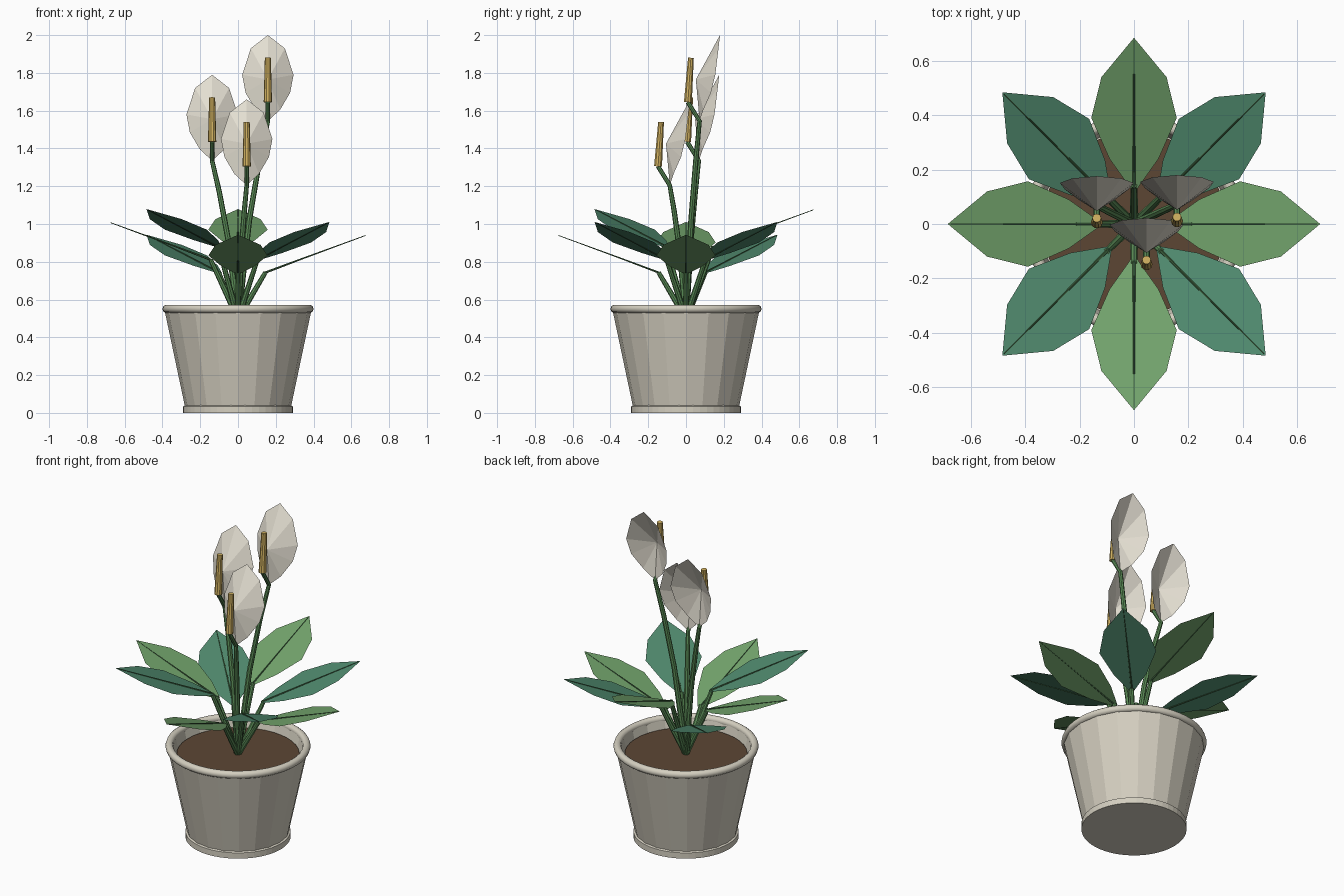
import bpy, bmesh, math
from mathutils import Vector, Matrix

cube = bpy.data.objects.get("Cube")
if cube:
    bpy.data.objects.remove(cube, do_unlink=True)


def material(name, r, g, b):
    lin = [((c / 255 + 0.055) / 1.055) ** 2.4 for c in (r, g, b)] + [1]
    m = bpy.data.materials.new(name)
    m.use_nodes = True
    m.diffuse_color = lin
    m.node_tree.nodes["Principled BSDF"].inputs["Base Color"].default_value = lin
    return m


CLAY = material("pale_clay", 212, 207, 192)
SOIL = material("brown_soil", 92, 70, 52)
LIGHT = material("light_green", 114, 163, 108)
TEAL = material("blue_green", 80, 138, 110)
STEM = material("stem_green", 92, 142, 88)
RIB = material("dark_rib_green", 62, 98, 62)
CREAM = material("cream_white", 228, 223, 210)
GOLD = material("golden_yellow", 212, 180, 98)


def finish(bm, name, mat, smooth=False):
    bmesh.ops.recalc_face_normals(bm, faces=bm.faces[:])
    me = bpy.data.meshes.new(name)
    bm.to_mesh(me)
    bm.free()
    me.materials.append(mat)
    ob = bpy.data.objects.new(name, me)
    bpy.context.scene.collection.objects.link(ob)
    for p in me.polygons:
        p.use_smooth = smooth
    return ob


def lathe(name, profile, sides, mat, smooth=False, closed=False):
    """Revolve (radius, height) points about z, capping non-closed ends."""
    bm = bmesh.new()
    rings = [[bm.verts.new((r * math.cos(k * math.tau / sides),
                            r * math.sin(k * math.tau / sides), z))
              for k in range(sides)] for r, z in profile]
    pairs = list(zip(rings, rings[1:]))
    if closed:
        pairs.append((rings[-1], rings[0]))
    for a, b in pairs:
        for k in range(sides):
            n = (k + 1) % sides
            bm.faces.new((a[k], a[n], b[n], b[k]))
    if not closed:
        bm.faces.new(rings[0])
        bm.faces.new(rings[-1])
    return finish(bm, name, mat, smooth)


def tube(name, points, radii, mat, sides=8):
    """Tapered tube through a few points."""
    pts = [Vector(p) for p in points]
    bm = bmesh.new()
    rings = []
    for i, p in enumerate(pts):
        d = pts[min(i + 1, len(pts) - 1)] - pts[max(i - 1, 0)]
        turn = Vector((0, 0, 1)).rotation_difference(d.normalized())
        rings.append([bm.verts.new(p + turn @ Vector(
            (radii[i] * math.cos(k * math.tau / sides),
             radii[i] * math.sin(k * math.tau / sides), 0))) for k in range(sides)])
    for a, b in zip(rings, rings[1:]):
        for k in range(sides):
            n = (k + 1) % sides
            bm.faces.new((a[k], a[n], b[n], b[k]))
    bm.faces.new(rings[0])
    bm.faces.new(rings[-1])
    return finish(bm, name, mat)


# Pot: foot ring, faceted body, rounded rim and soil
lathe("pot_foot", [(0.29, 0), (0.29, 0.035), (0.27, 0.045)], 48, CLAY)
lathe("pot_body", [(0.278, 0.02), (0.388, 0.54), (0.36, 0.55), (0.345, 0.49)], 20, CLAY)
rim = [(0.378 + 0.022 * math.cos(a * math.tau / 10), 0.551 + 0.022 * math.sin(a * math.tau / 10))
       for a in range(10)]
lathe("pot_rim", rim, 48, CLAY, smooth=True, closed=True)
lathe("soil", [(0.338, 0.48), (0.338, 0.505)], 40, SOIL)

# Leaves: eight flat blades on stalks, in three repeating heights
OUTLINE = [(0.13, 0.012), (0.24, 0.09), (0.39, 0.157), (0.54, 0.12)]
TIP, SLOPE = 0.685, 0.37
for i in range(8):
    tip_z = 0.943 + 0.068 * (i % 3)
    spin = Matrix.Rotation(i * math.pi / 4, 3, 'Z')

    def at(r, w=0, lift=0):
        return spin @ Vector((r, w, tip_z - (TIP - r) * SLOPE + lift))

    bm = bmesh.new()
    edge = [at(r, w) for r, w in OUTLINE] + [at(TIP)] + [at(r, -w) for r, w in OUTLINE[::-1]]
    bm.faces.new([bm.verts.new(p) for p in edge])
    blade = finish(bm, f"leaf_{i + 1}", TEAL if i % 2 else LIGHT)
    # Keep the blade's front side upward
    if blade.data.polygons[0].normal.z < 0:
        blade.data.flip_normals()
    tube(f"leaf_rib_{i + 1}", [at(0.14), at(0.35, 0, 0.001), at(TIP - 0.01)],
         [0.006, 0.004, 0.002], RIB, 6)
    tube(f"leaf_stalk_{i + 1}", [(0, 0, 0.5), at(0.145)], [0.017, 0.012], STEM)

# Flowers: curved stem, pointed bract around a raised centre, and a spike
HALF_RIM = [(0.065, 0.02, 0.06), (0.118, 0.06, 0.15), (0.136, 0.083, 0.245), (0.09, 0.1, 0.385)]
for i, base in enumerate([(0.158, 0.072, 1.545), (0.046, -0.086, 1.205), (-0.137, 0.068, 1.335)]):
    b = Vector(base)
    bm = bmesh.new()
    right = [b + Vector(p) for p in HALF_RIM]
    left = [b + Vector((-x, y, z)) for x, y, z in HALF_RIM[::-1]]
    loop = [bm.verts.new(p) for p in [b] + right + [b + Vector((0, 0.108, 0.455))] + left]
    centre = bm.verts.new(b + Vector((0, -0.02, 0.22)))
    for k, v in enumerate(loop):
        bm.faces.new((centre, v, loop[(k + 1) % len(loop)]))
    finish(bm, f"flower_bract_{i + 1}", CREAM)

    low = b + Vector((0, -0.062, 0.1))
    h = b.z - 0.5
    path = [(0, 0, 0.5), (b.x * 0.38, b.y * 0.38, 0.5 + h * 0.5),
            (b.x * 0.72, b.y * 0.72, 0.5 + h * 0.8), b, low]
    tube(f"flower_stem_{i + 1}", path, [0.017, 0.015, 0.014, 0.012, 0.012], STEM)
    tube(f"flower_spike_{i + 1}", [low, b + Vector((0, -0.046, 0.335))], [0.022, 0.016], GOLD, 10)
